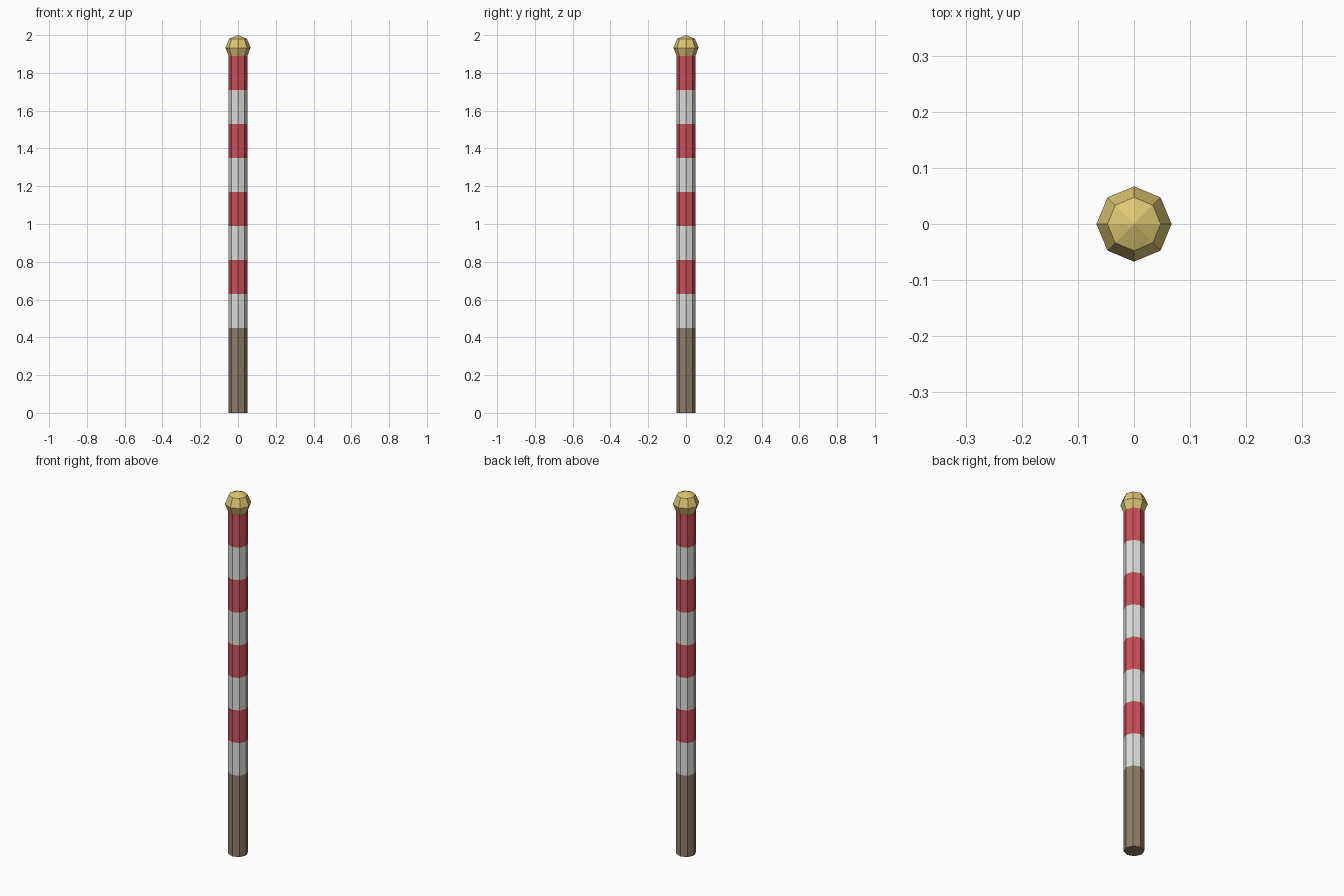
import bpy
import bmesh
import math

cube = bpy.data.objects.get("Cube")
if cube:
    bpy.data.objects.remove(cube, do_unlink=True)

SIDES = 8
POLE_RADIUS = 0.05
KNOB_RADIUS = 0.067
BASE_HEIGHT = 0.45
STRIPE = 0.18
STRIPE_COUNT = 8


def material(name, rgb):
    mat = bpy.data.materials.new(name)
    mat.use_nodes = True
    colour = (*rgb, 1.0)
    mat.diffuse_color = colour
    mat.node_tree.nodes["Principled BSDF"].inputs["Base Color"].default_value = colour
    return mat


brown = material("brown_wood", (0.28, 0.205, 0.142))
white = material("white_paint", (0.72, 0.74, 0.69))
red = material("red_paint", (0.61, 0.08, 0.105))
gold = material("gold", (0.72, 0.57, 0.175))


def lathe(name, profile, mats, rule=None):
    """Revolve (radius, height) rings into a flat-shaded solid with closed ends."""
    bm = bmesh.new()
    rings = []
    for radius, z in profile:
        if radius == 0:
            rings.append([bm.verts.new((0, 0, z))] * SIDES)
            continue
        angles = [math.tau * i / SIDES for i in range(SIDES)]
        rings.append([bm.verts.new((radius * math.cos(a), radius * math.sin(a), z))
                      for a in angles])
    for level, (low, high) in enumerate(zip(rings, rings[1:])):
        for i in range(SIDES):
            j = (i + 1) % SIDES
            corners = list(dict.fromkeys((low[i], low[j], high[j], high[i])))
            face = bm.faces.new(corners)
            face.material_index = rule(level) if rule else 0
    # Flat caps where the ends are open
    if profile[0][0] > 0:
        bm.faces.new(rings[0][::-1])
    if profile[-1][0] > 0:
        cap = bm.faces.new(rings[-1])
        cap.material_index = rule(len(rings) - 2) if rule else 0
    bmesh.ops.recalc_face_normals(bm, faces=bm.faces)
    mesh = bpy.data.meshes.new(name)
    bm.to_mesh(mesh)
    bm.free()
    for mat in mats:
        mesh.materials.append(mat)
    obj = bpy.data.objects.new(name, mesh)
    bpy.context.collection.objects.link(obj)
    return obj


# Striped pole: bare wooden foot, then alternating white and red bands
heights = [0] + [BASE_HEIGHT + STRIPE * i for i in range(STRIPE_COUNT + 1)]
lathe("striped_pole", [(POLE_RADIUS, z) for z in heights], [brown, white, red],
      lambda level: 0 if level == 0 else 2 - level % 2)

# Faceted ball finial on top
centre = 2.0 - KNOB_RADIUS
tilts = [-math.pi / 4, 0, math.pi / 4]
ball = [(KNOB_RADIUS * math.cos(t), centre + KNOB_RADIUS * math.sin(t)) for t in tilts]
lathe("finial", [(0, centre - KNOB_RADIUS), *ball, (0, 2.0)], [gold])
